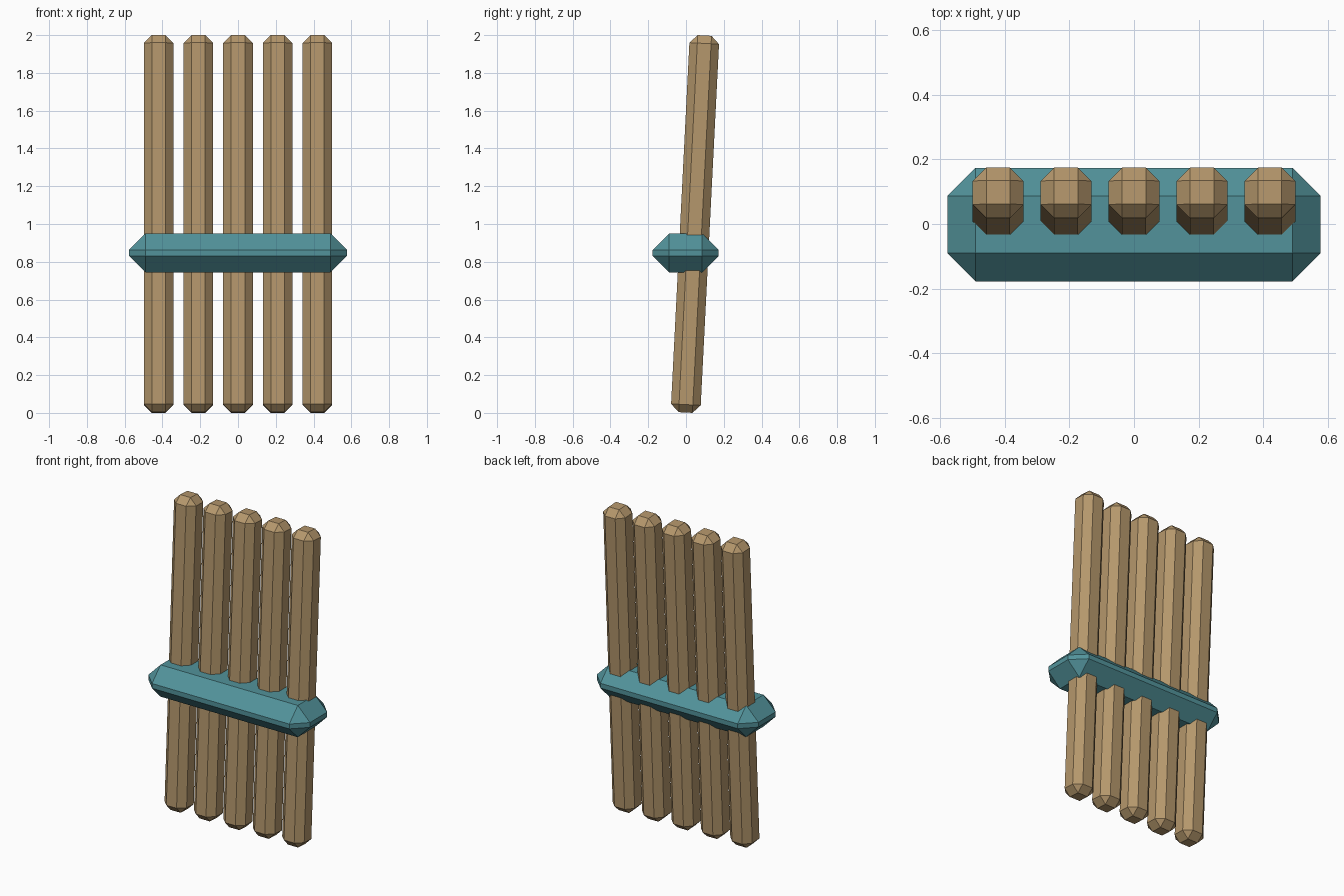
import bpy, bmesh, math

if "Cube" in bpy.data.objects:
    bpy.data.objects.remove(bpy.data.objects["Cube"])


def material(name, color):
    m = bpy.data.materials.new(name)
    m.diffuse_color = (*color, 1)
    m.use_nodes = True
    m.node_tree.nodes["Principled BSDF"].inputs["Base Color"].default_value = m.diffuse_color
    return m


def chamfered_box(name, size, chamfer, mat, location, tilt=0.0):
    """Box with every edge cut by a single flat chamfer."""
    bm = bmesh.new()
    bmesh.ops.create_cube(bm, size=1)
    bmesh.ops.scale(bm, vec=size, verts=bm.verts)
    bmesh.ops.bevel(bm, geom=bm.edges[:], offset=chamfer, segments=1,
                    affect='EDGES', profile=0.5)
    mesh = bpy.data.meshes.new(name)
    bm.to_mesh(mesh)
    bm.free()
    mesh.materials.append(mat)
    ob = bpy.data.objects.new(name, mesh)
    ob.location = location
    ob.rotation_euler.x = tilt
    bpy.context.collection.objects.link(ob)
    return ob


wood = material("light wood", (0.46, 0.31, 0.15))
teal = material("teal", (0.085, 0.29, 0.325))

# Five upright bars, leaning back slightly
for i in range(5):
    chamfered_box(f"bar_{i + 1}", (0.157, 0.157, 1.9985), 0.042, wood,
                  ((i - 2) * 0.21, 0.048, 1.0), -math.radians(2.9))

# Cross band holding the bars together
chamfered_box("cross_band", (1.154, 0.35, 0.205), 0.087, teal,
              (0, -0.002, 0.847))
